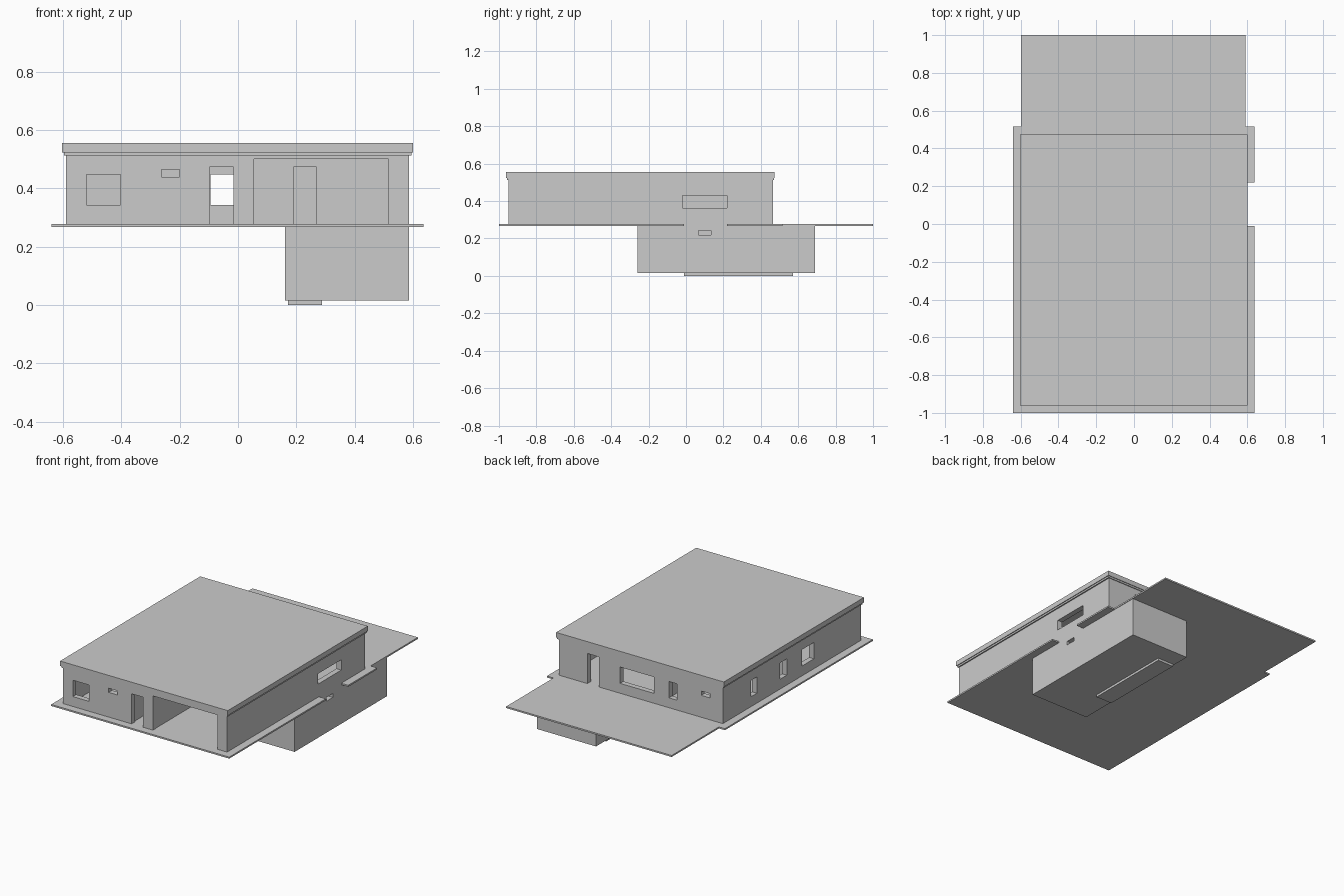
import bpy, bmesh

if "Cube" in bpy.data.objects:
    bpy.data.objects.remove(bpy.data.objects["Cube"])


def prism(name, points, z0, z1):
    """Extrude a plan outline from z0 to z1."""
    bm = bmesh.new()
    face = bm.faces.new([bm.verts.new((x, y, z0)) for x, y in points])
    ext = bmesh.ops.extrude_face_region(bm, geom=[face])
    for v in ext["geom"]:
        if isinstance(v, bmesh.types.BMVert):
            v.co.z = z1
    bmesh.ops.recalc_face_normals(bm, faces=bm.faces)
    me = bpy.data.meshes.new(name)
    bm.to_mesh(me)
    bm.free()
    ob = bpy.data.objects.new(name, me)
    bpy.context.scene.collection.objects.link(ob)
    return ob


def box(name, x0, x1, y0, y1, z0, z1):
    return prism(name, [(x0, y0), (x1, y0), (x1, y1), (x0, y1)], z0, z1)


def cut(target, *bounds):
    """Subtract a box from target and discard the cutter."""
    cutter = box("cutter", *bounds)
    cutter.hide_render = True
    mod = target.modifiers.new("opening", "BOOLEAN")
    mod.operation, mod.solver, mod.object = "DIFFERENCE", "EXACT", cutter
    bpy.context.view_layer.objects.active = target
    bpy.ops.object.modifier_apply(modifier=mod.name)
    bpy.data.objects.remove(cutter)


F, T, W = 0.278, 0.512, 0.035      # floor level, wall top, wall thickness
X0, X1, Y0, Y1 = -0.59, 0.587, -0.95, 0.465

# Ground slab with rear terrace and light-well notch
prism("ground_slab", [(-0.64, -1), (0.637, -1), (0.637, -0.01), (0.587, -0.01),
                      (0.587, 0.22), (0.637, 0.22), (0.637, 0.515), (0.59, 0.515),
                      (0.59, 1), (-0.597, 1), (-0.597, 0.515), (-0.64, 0.515)], 0.268, F)

# Outer walls, hollowed
walls = box("outer_walls", X0, X1, Y0, Y1, F, T)
cut(walls, X0 + W, X1 - W, Y0 + W, Y1 - W, F - 0.1, T + 0.1)

# Front openings: window, vent window, door, garage
for x0, x1, z0, z1 in [(-0.52, -0.403, 0.342, 0.448), (-0.262, -0.2, 0.438, 0.465),
                       (-0.098, -0.016, 0.2, 0.473), (0.055, 0.517, 0.2, 0.5)]:
    cut(walls, x0, x1, Y0 - 0.1, Y0 + 0.06, z0, z1)

# Back openings: door, wide window, tall window, vent window
for x0, x1, z0, z1 in [(0.3, 0.382, 0.2, 0.473), (-0.095, 0.148, 0.342, 0.448),
                       (-0.262, -0.203, 0.342, 0.448), (-0.497, -0.435, 0.42, 0.448)]:
    cut(walls, x0, x1, Y1 - 0.06, Y1 + 0.1, z0, z1)

# Left windows and right window
for y0, y1 in [(0.116, 0.178), (-0.19, -0.12), (-0.468, -0.345)]:
    cut(walls, X0 - 0.1, X0 + 0.06, y0, y1, 0.342, 0.448)
cut(walls, X1 - 0.06, X1 + 0.1, -0.02, 0.22, 0.363, 0.43)

# Interior partitions
box("corridor_wall", -0.125, -0.105, Y0 + W, Y1 - W, F, T)
box("bedroom_wall", X0 + W, -0.125, -0.25, -0.23, F, T)
box("garage_side_wall", 0.025, 0.053, Y0 + W, -0.33, F, T)
garage_back = box("garage_back_wall", 0.053, X1 - W, -0.35, -0.33, F, T)
cut(garage_back, 0.19, 0.27, -0.45, -0.25, 0.2, 0.473)

# Roof with stepped cornice
box("cornice", -0.597, 0.595, -0.956, 0.47, T, 0.523)
box("roof", -0.603, 0.6, -0.962, 0.474, 0.523, 0.555)

# Basement, hollowed, with a small window into the light well
basement = box("basement", 0.162, X1, -0.258, 0.69, 0.015, 0.268)
cut(basement, 0.162 + W, X1 - W, -0.258 + W, 0.69 - W, 0.03, 0.4)
cut(basement, X1 - 0.06, X1 + 0.1, 0.068, 0.133, 0.219, 0.244)
box("footing", 0.172, 0.288, -0.01, 0.572, 0, 0.015)
